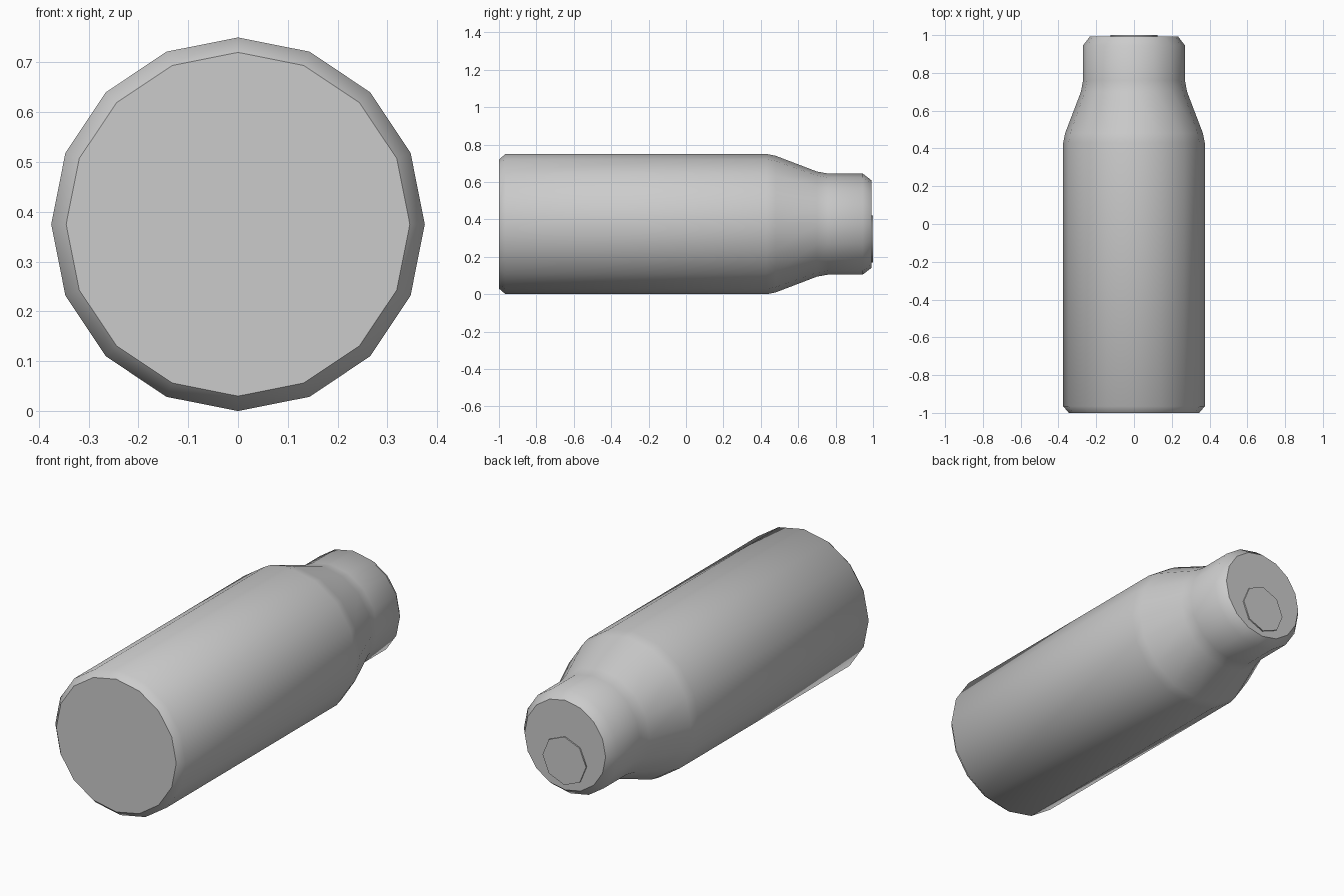
import bpy, bmesh, math

if "Cube" in bpy.data.objects:
    bpy.data.objects.remove(bpy.data.objects["Cube"])

CENTRE_Z = 0.375

grey = bpy.data.materials.new("light_grey")
grey.diffuse_color = (0.6, 0.6, 0.6, 1)
grey.use_nodes = True
grey.node_tree.nodes["Principled BSDF"].inputs["Base Color"].default_value = grey.diffuse_color


def lathe_y(name, profile, sides, z):
    """Closed solid of revolution about a line parallel to y; profile is (y, radius)."""
    bm = bmesh.new()
    rings = []
    for y, r in profile:
        angles = [2 * math.pi * i / sides for i in range(sides)]
        rings.append([bm.verts.new((r * math.cos(a), y, z + r * math.sin(a))) for a in angles])
    for a, b in zip(rings, rings[1:]):
        for i in range(sides):
            j = (i + 1) % sides
            bm.faces.new((a[i], a[j], b[j], b[i])).smooth = True
    caps = [bm.faces.new(rings[0]), bm.faces.new(rings[-1])]
    # Flat end caps with crisp rims
    for cap in caps:
        for edge in cap.edges:
            edge.smooth = False
    bmesh.ops.recalc_face_normals(bm, faces=bm.faces[:])
    mesh = bpy.data.meshes.new(name)
    bm.to_mesh(mesh)
    bm.free()
    mesh.materials.append(grey)
    obj = bpy.data.objects.new(name, mesh)
    bpy.context.collection.objects.link(obj)
    return obj


# Main body: chamfered base, straight barrel, tapered shoulder, chamfered neck
lathe_y("body", [
    (-1.0, 0.345), (-0.965, 0.375),
    (0.43, 0.375), (0.48, 0.365),
    (0.70, 0.281), (0.76, 0.27),
    (0.945, 0.27), (0.993, 0.233),
], 16, CENTRE_Z)

# Small round plate set low on the neck end
lathe_y("end_plate", [(0.99, 0.125), (1.0, 0.125)], 8, CENTRE_Z - 0.08)
